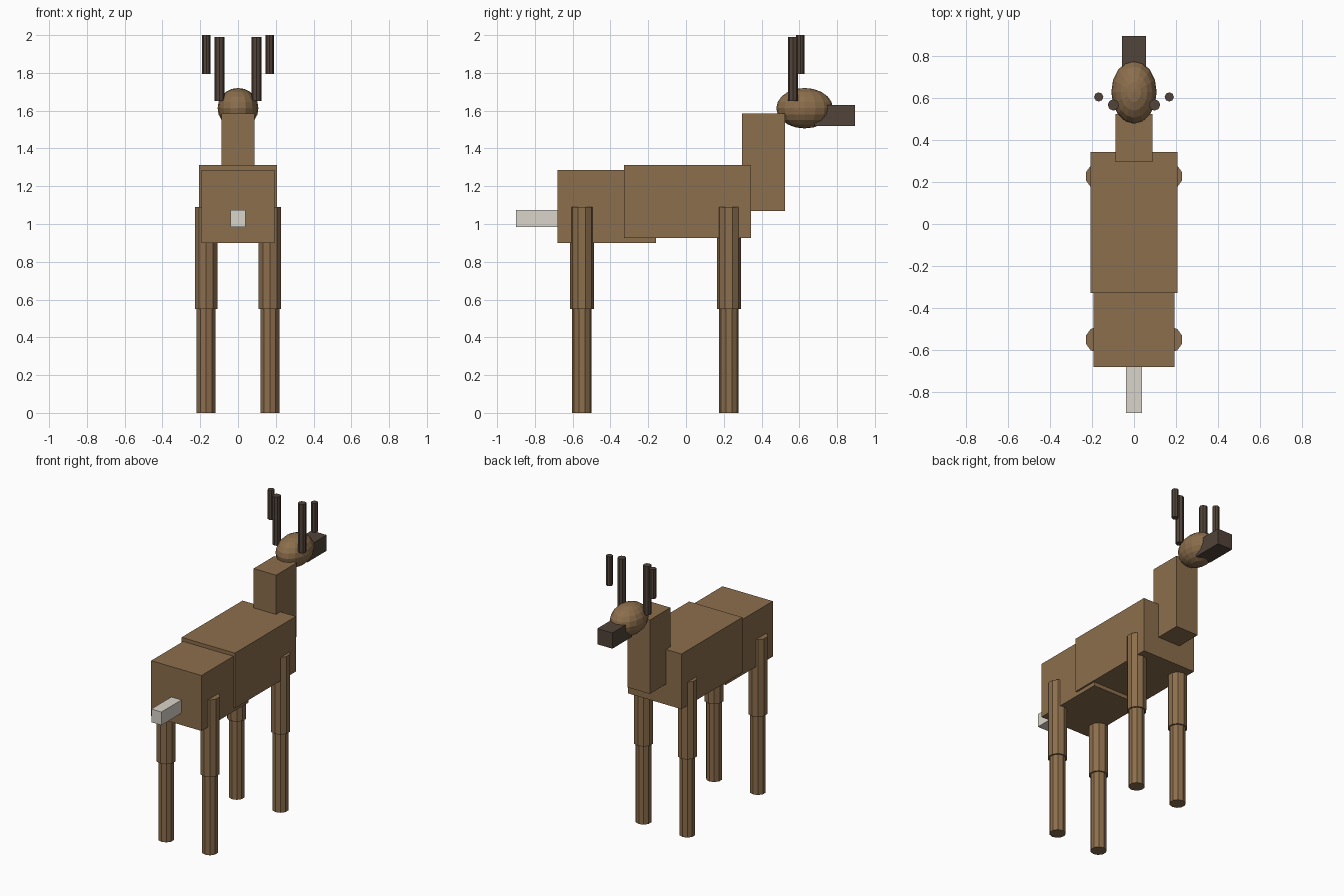
import bpy

if "Cube" in bpy.data.objects:
    bpy.data.objects.remove(bpy.data.objects["Cube"])


def material(name, rgb):
    m = bpy.data.materials.new(name)
    m.diffuse_color = (*rgb, 1.0)
    m.use_nodes = True
    m.node_tree.nodes["Principled BSDF"].inputs["Base Color"].default_value = m.diffuse_color
    return m


BROWN = material("coat brown", (0.262, 0.156, 0.073))
DARK = material("dark brown", (0.084, 0.058, 0.042))
WHITE = material("tail white", (0.70, 0.665, 0.59))


def finish(name, mat):
    ob = bpy.context.object
    ob.name = name
    ob.data.materials.append(mat)
    return ob


def box(name, half_x, y0, y1, z0, z1, mat):
    bpy.ops.mesh.primitive_cube_add(size=1, location=(0, (y0 + y1) / 2, (z0 + z1) / 2))
    ob = finish(name, mat)
    ob.scale = (2 * half_x, y1 - y0, z1 - z0)


def rod(name, x, y, z0, z1, radius, sides, mat):
    bpy.ops.mesh.primitive_cylinder_add(vertices=sides, radius=radius, depth=z1 - z0,
                                        location=(x, y, (z0 + z1) / 2))
    finish(name, mat)


# Body, neck, snout and tail blocks
box("hips", 0.194, -0.68, -0.16, 0.90, 1.287, BROWN)
box("chest", 0.206, -0.328, 0.344, 0.927, 1.312, BROWN)
box("neck", 0.087, 0.296, 0.523, 1.07, 1.586, BROWN)
box("snout", 0.058, 0.68, 0.895, 1.52, 1.63, DARK)
box("tail", 0.039, -0.90, -0.67, 0.983, 1.075, WHITE)

# Faceted egg-shaped head
bpy.ops.mesh.primitive_uv_sphere_add(segments=16, ring_count=10, radius=1,
                                     location=(0, 0.628, 1.613))
finish("head", BROWN).scale = (0.108, 0.15, 0.107)

# Legs and antlers, mirrored left and right
for side, sx in (("left", -1), ("right", 1)):
    for end, y in (("back", -0.551), ("front", 0.227)):
        rod(f"{end}_{side}_upper_leg", sx * 0.169, y, 0.55, 1.09, 0.063, 10, BROWN)
        rod(f"{end}_{side}_lower_leg", sx * 0.169, y, 0.0, 0.55, 0.052, 10, BROWN)
    rod(f"{side}_inner_antler", sx * 0.098, 0.567, 1.65, 1.99, 0.027, 8, DARK)
    rod(f"{side}_outer_antler", sx * 0.168, 0.605, 1.795, 2.0, 0.022, 8, DARK)
